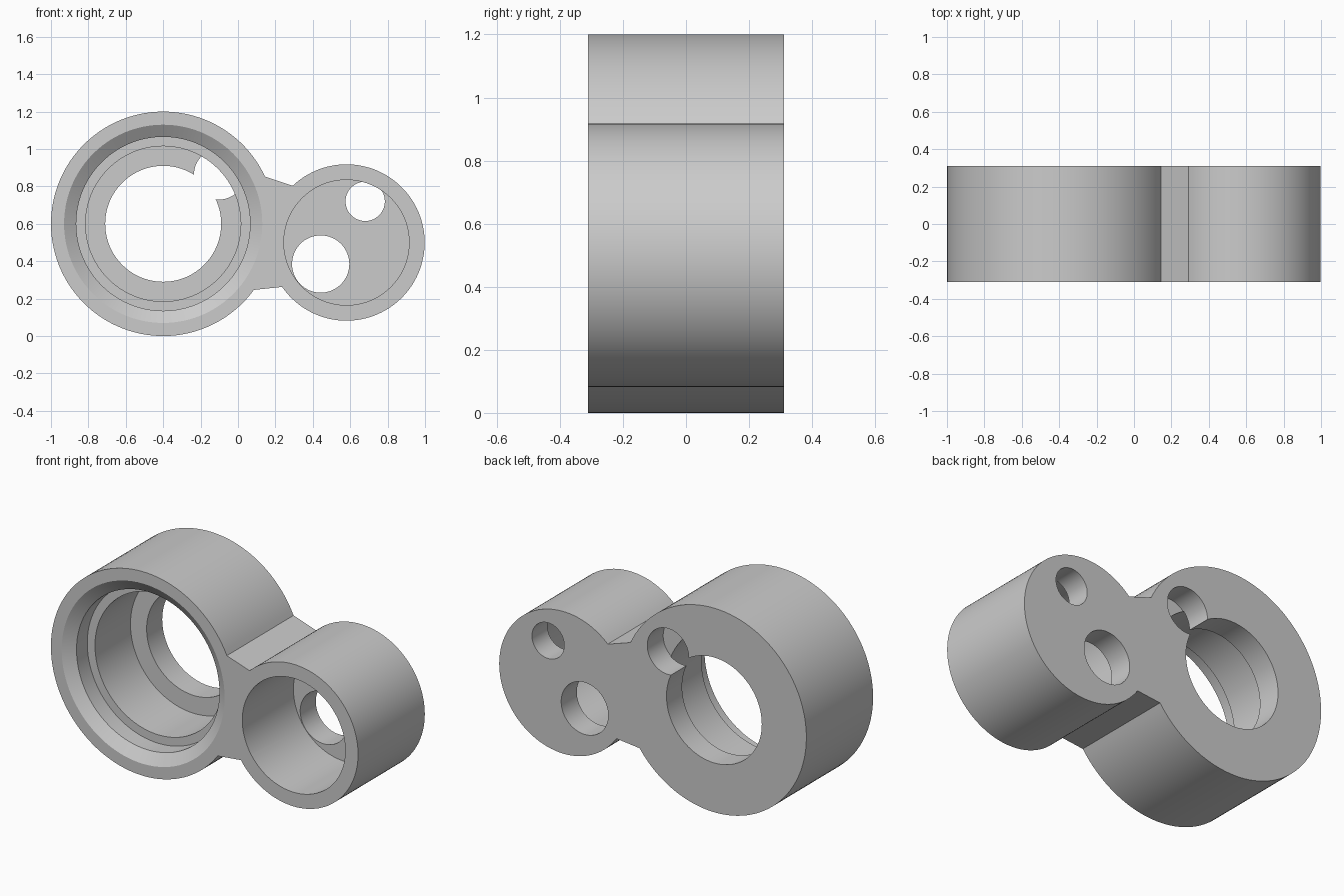
import bpy
import bmesh
from math import atan2, cos, sin, tau

if "Cube" in bpy.data.objects:
    bpy.data.objects.remove(bpy.data.objects["Cube"])

SEGMENTS = 96
FRONT, BACK = -0.31, 0.31
FLOOR = 0.165           # y of the bore and pocket floors
PAST = 0.05             # cutter overshoot
BIG = (-0.40, 0.60)     # ring centre in x, z
SMALL = (0.58, 0.50)
BIG_R, SMALL_R = 0.60, 0.418

grey = bpy.data.materials.new("matte_grey")
grey.use_nodes = True
grey.diffuse_color = (0.6, 0.6, 0.6, 1)
grey.node_tree.nodes["Principled BSDF"].inputs["Base Color"].default_value = grey.diffuse_color


def skin_rings(name, rings):
    """Join matching loops of points into a closed solid with flat ends."""
    bm = bmesh.new()
    loops = [[bm.verts.new(p) for p in ring] for ring in rings]
    n = len(loops[0])
    for a, b in zip(loops, loops[1:]):
        for i in range(n):
            j = (i + 1) % n
            bm.faces.new((a[i], a[j], b[j], b[i]))
    bm.faces.new(loops[0])
    bm.faces.new(loops[-1])
    bmesh.ops.recalc_face_normals(bm, faces=bm.faces)
    mesh = bpy.data.meshes.new(name)
    bm.to_mesh(mesh)
    bm.free()
    mesh.materials.append(grey)
    obj = bpy.data.objects.new(name, mesh)
    bpy.context.collection.objects.link(obj)
    return obj


def arc(centre, r, start, end, n):
    step = (end - start) / n
    return [(centre[0] + r * cos(start + i * step), centre[1] + r * sin(start + i * step))
            for i in range(n + 1)]


def turned(name, centre, profile):
    """Solid of revolution along y; profile is a list of (radius, y)."""
    return skin_rings(name, [[(x, y, z) for x, z in arc(centre, r, 0, tau, SEGMENTS)[:-1]]
                             for r, y in profile])


def angle_to(centre, x, z):
    return atan2(z - centre[1], x - centre[0])


# Outer body: two round bosses joined by a short straight web
big_arc = arc(BIG, BIG_R, angle_to(BIG, 0.14, 0.85),
              angle_to(BIG, 0.08, 0.25) + tau, SEGMENTS)
small_arc = arc(SMALL, SMALL_R, angle_to(SMALL, 0.235, 0.262),
                angle_to(SMALL, 0.295, 0.80), SEGMENTS)
# the small arc runs from lower left, round the right side, to upper left
outline = big_arc + small_arc if small_arc[SEGMENTS // 2][0] > SMALL[0] else big_arc + small_arc[::-1]
body = skin_rings("double_ring_housing",
                  [[(x, y, z) for x, z in outline] for y in (FRONT, BACK)])

# Cutters: stepped bore, round pocket, through holes and a blind rear hole
cutters = [
    turned("stepped_bore", BIG, [
        (0.53, FRONT - PAST), (0.53, FRONT), (0.465, FRONT + 0.045),
        (0.465, -0.165), (0.415, -0.165), (0.415, FLOOR),
        (0.31, FLOOR), (0.31, BACK + PAST)]),
    turned("pocket", SMALL, [(0.335, FRONT - PAST), (0.335, FLOOR)]),
    turned("large_hole", (0.442, 0.385), [(0.153, FLOOR - 0.003), (0.153, BACK + PAST)]),
    turned("small_hole", (0.68, 0.72), [(0.105, FLOOR - 0.003), (0.105, BACK + PAST)]),
    turned("rear_notch", (-0.10, 0.865), [(0.135, FLOOR - 0.003), (0.135, BACK + PAST)]),
]
for cutter in cutters:
    cutter.hide_render = True
    mod = body.modifiers.new(cutter.name, "BOOLEAN")
    mod.operation = "DIFFERENCE"
    mod.solver = "EXACT"
    mod.object = cutter

# Bake the cuts and drop the cutters
bpy.context.view_layer.update()
result = bpy.data.meshes.new_from_object(
    body.evaluated_get(bpy.context.evaluated_depsgraph_get()))
body.modifiers.clear()
body.data = result
for cutter in cutters:
    bpy.data.objects.remove(cutter)

# Smooth round walls, sharp rims
for obj in bpy.context.selected_objects:
    obj.select_set(False)
body.select_set(True)
bpy.context.view_layer.objects.active = body
bpy.ops.object.shade_smooth_by_angle(angle=0.4)
